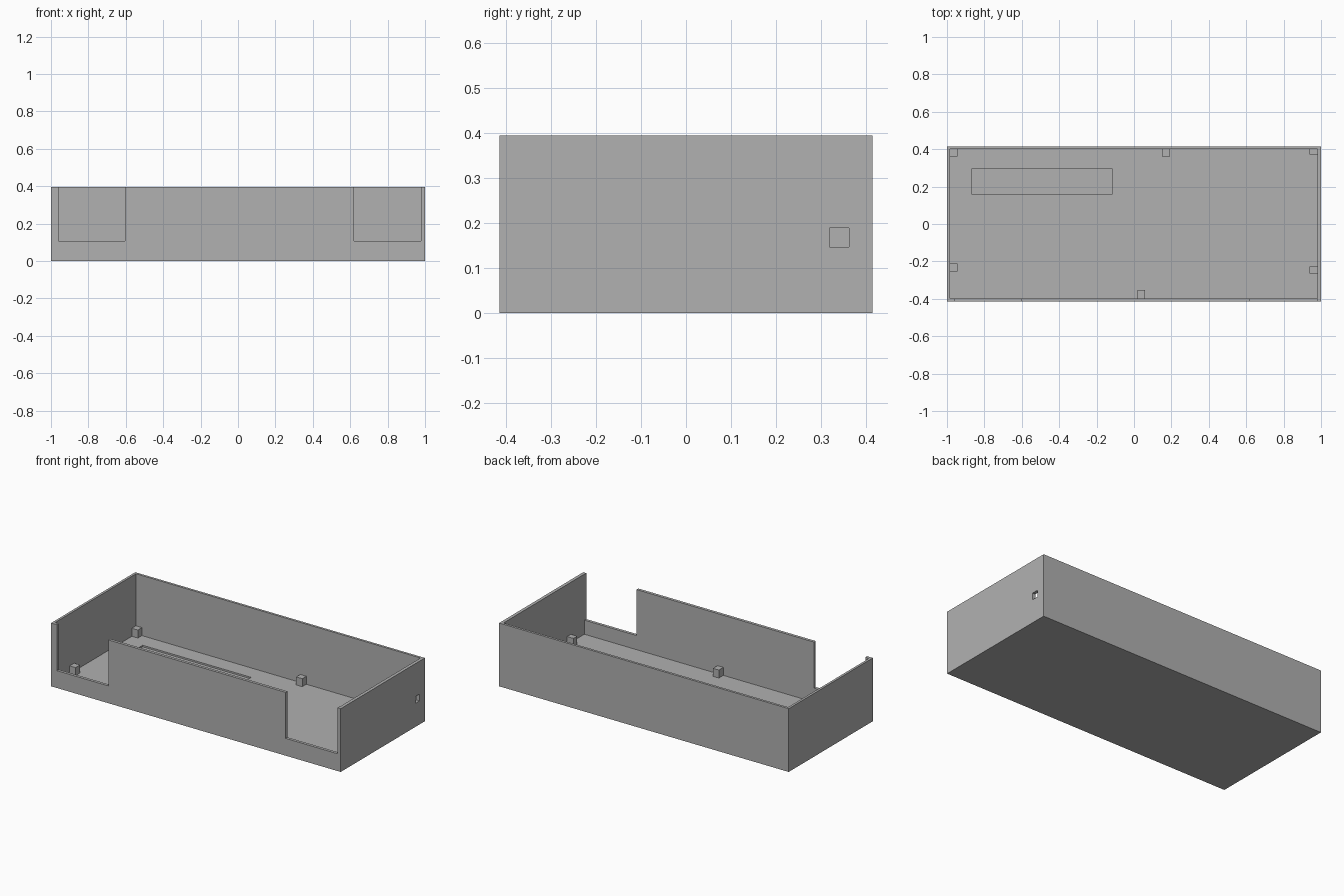
import bpy
from mathutils import Vector

default = bpy.data.objects.get("Cube")
if default:
    bpy.data.objects.remove(default, do_unlink=True)

grey = bpy.data.materials.new("plain grey")
grey.use_nodes = True
colour = (0.44, 0.44, 0.44, 1)
grey.diffuse_color = colour
grey.node_tree.nodes["Principled BSDF"].inputs["Base Color"].default_value = colour


def box(name, x, y, z):
    """Box spanning the given (low, high) ranges."""
    low, high = (Vector(c) for c in zip(x, y, z))
    bpy.ops.mesh.primitive_cube_add(size=1)
    ob = bpy.context.object
    ob.name = name
    for v in ob.data.vertices:
        v.co = (low + high) / 2 + v.co * (high - low)
    ob.data.materials.append(grey)
    return ob


def cut(target, cutter):
    """Subtract the cutter from the target, then discard it."""
    cutter.hide_render = True
    mod = target.modifiers.new(cutter.name, "BOOLEAN")
    mod.operation = "DIFFERENCE"
    mod.solver = "EXACT"
    mod.object = cutter
    bpy.context.view_layer.objects.active = target
    bpy.ops.object.modifier_apply(modifier=mod.name)
    bpy.data.objects.remove(cutter, do_unlink=True)


HEIGHT = 0.395
FLOOR = 0.02
POST_TOP = 0.07
OPEN = 0.5          # cutters reach above the rim

# Open tray
tray = box("tray", (-1, 1), (-0.415, 0.415), (0, HEIGHT))
cut(tray, box("cavity", (-0.985, 0.98), (-0.397, 0.4), (FLOOR, OPEN)))

# Two notches in the front wall
for x in ((-0.96, -0.605), (0.62, 0.978)):
    cut(tray, box("front_notch", x, (-0.5, -0.39), (0.108, OPEN)))

# Small square port through the left wall
cut(tray, box("side_port", (0.9, 1.1), (0.32, 0.363), (0.147, 0.189)))

# Shallow rectangular recess in the floor
cut(tray, box("floor_recess", (-0.866, -0.118), (0.158, 0.297), (0.01, 0.1)))

# Support posts along the walls
posts = {
    "back_right_post": ((-0.987, -0.944), (0.36, 0.402)),
    "front_right_post": ((-0.987, -0.944), (-0.254, -0.21)),
    "back_middle_post": ((0.15, 0.192), (0.36, 0.402)),
    "front_middle_post": ((0.02, 0.06), (-0.399, -0.353)),
    "back_left_post": ((0.937, 0.982), (0.372, 0.402)),
    "front_left_post": ((0.937, 0.982), (-0.265, -0.228)),
}
for name, (x, y) in posts.items():
    box(name, x, y, (FLOOR - 0.005, POST_TOP))
